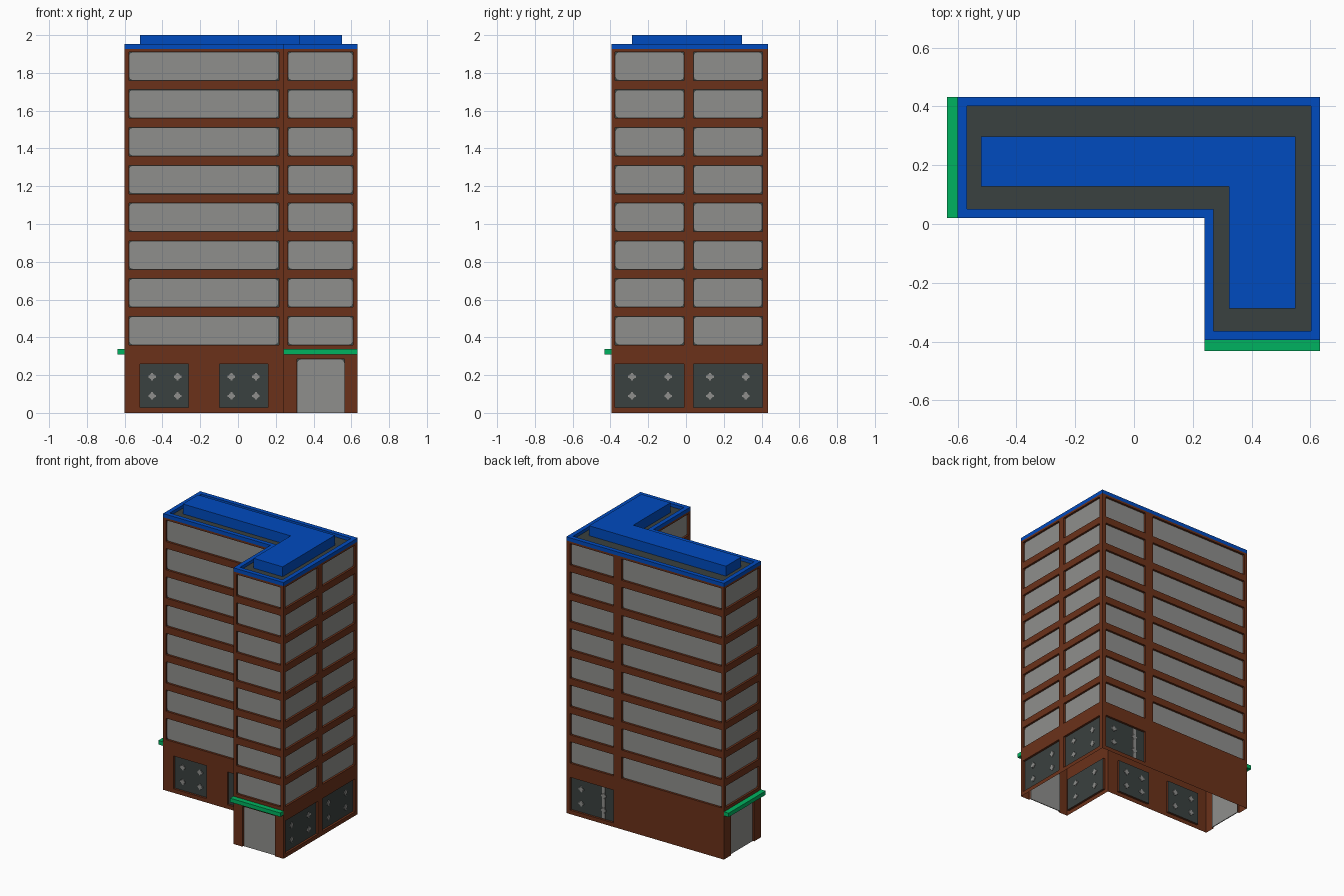
import bpy, bmesh, math
from mathutils import Matrix, Vector

if "Cube" in bpy.data.objects:
    bpy.data.objects.remove(bpy.data.objects["Cube"])


def mat(name, r, g, b):
    m = bpy.data.materials.new(name)
    m.diffuse_color = (r, g, b, 1)
    m.use_nodes = True
    m.node_tree.nodes["Principled BSDF"].inputs["Base Color"].default_value = m.diffuse_color
    return m


BRICK = mat("brick_brown", 0.147, 0.031, 0.010)
DARK = mat("dark_grey", 0.042, 0.052, 0.050)
GLASS = mat("window_grey", 0.275, 0.275, 0.265)
BLUE = mat("roof_blue", 0.0, 0.07, 0.52)
GREEN = mat("canopy_green", 0.0, 0.45, 0.115)


def finish(bm, name, *mats):
    me = bpy.data.meshes.new(name)
    bm.to_mesh(me)
    bm.free()
    for m in mats:
        me.materials.append(m)
    ob = bpy.data.objects.new(name, me)
    bpy.context.collection.objects.link(ob)
    return ob


def face(bm, M, pts, mi=0):
    f = bm.faces.new([bm.verts.new(M @ Vector(p)) for p in pts])
    f.material_index = mi


def prism(bm, M, outline, n0, n1):
    """Outline in wall coordinates (u, z), extruded along the wall normal."""
    a = [bm.verts.new(M @ Vector((u, n0, z))) for u, z in outline]
    b = [bm.verts.new(M @ Vector((u, n1, z))) for u, z in outline]
    k = len(a)
    bm.faces.new(a[::-1])
    bm.faces.new(b)
    for i in range(k):
        bm.faces.new((a[i], a[(i + 1) % k], b[(i + 1) % k], b[i]))


def rect(u0, u1, z0, z1):
    return [(u0, z0), (u1, z0), (u1, z1), (u0, z1)]


def rounded(u0, u1, z0, z1, r, round_bottom=True):
    pts = []
    corners = [(u1 - r, z1 - r, 0), (u0 + r, z1 - r, 90)]
    if round_bottom:
        corners += [(u0 + r, z0 + r, 180), (u1 - r, z0 + r, 270)]
    for cu, cz, a0 in corners:
        for s in (0, 45, 90):
            a = math.radians(a0 + s)
            pts.append((cu + r * math.cos(a), cz + r * math.sin(a)))
    return pts if round_bottom else pts + [(u0, z0), (u1, z0)]


TOP, DEPTH, FLOORS = 1.926, 0.015, 8


def ell(d):
    """L-shaped footprint, counter-clockwise, inset by d."""
    return [(-.6 + d, .02 + d), (.24 + d, .02 + d), (.24 + d, -.395 + d),
            (.633 - d, -.395 + d), (.633 - d, .433 - d), (-.6 + d, .433 - d)]


# per wall: upper windows, ground panels, fitting positions, door
SIDES = [
    dict(up=[(.022, .816)], low=[(.082, .338), (.502, .758)], fit=[.145, .28, .565, .695]),
    dict(up=[(.03, .395)], low=[(.03, .395)], fit=[.115, .306]),
    dict(up=[(.024, .369)], door=(.072, .325)),
    dict(up=[(.02, .385), (.434, .799)], low=[(.02, .385), (.434, .799)],
         fit=[.109, .300, .522, .712]),
    dict(up=[(.03, .368), (.433, 1.212)], low=[(.03, .368)], fit=[.108, .283], bar=.283),
    dict(up=[(.023, .393)], door=(.078, .338)),
]

walls, glass, doors, fittings = [bmesh.new() for _ in range(4)]
foot = ell(0)
for i, s in enumerate(SIDES):
    p, q = Vector((*foot[i], 0)), Vector((*foot[(i + 1) % 6], 0))
    L = (q - p).length
    d = (q - p) / L
    n = d.cross(Vector((0, 0, 1)))
    M = Matrix.Translation(p) @ Matrix((d, n, (0, 0, 1))).transposed().to_4x4()

    # openings in this wall
    ups = [(a, b, .36 + .2 * k, .511 + .2 * k) for a, b in s["up"] for k in range(FLOORS)]
    holes = ups + [(a, b, .028, .26) for a, b in s.get("low", [])]
    if "door" in s:
        holes.append((*s["door"], 0, .285))

    # wall sheet around the openings
    us = sorted({0, L} | {h[0] for h in holes} | {h[1] for h in holes})
    zs = sorted({0, TOP} | {h[2] for h in holes} | {h[3] for h in holes})
    for a, b in zip(us, us[1:]):
        for c, e in zip(zs, zs[1:]):
            mu, mz = (a + b) / 2, (c + e) / 2
            if not any(h[0] < mu < h[1] and h[2] < mz < h[3] for h in holes):
                face(walls, M, [(u, 0, z) for u, z in rect(a, b, c, e)])
    # reveals and dark backing of each opening
    for h in holes:
        r = rect(*h)
        face(walls, M, [(u, -DEPTH, z) for u, z in r], 1)
        for j in range(4):
            (a, c), (b, e) = r[j], r[(j + 1) % 4]
            if c or e:
                face(walls, M, [(a, 0, c), (b, 0, e), (b, -DEPTH, e), (a, -DEPTH, c)])

    # window glass with clipped corners
    for a, b, c, e in ups:
        o = .003
        prism(glass, M, rounded(a + o, b - o, c + o, e - o, .016), -DEPTH - .002, -DEPTH + .004)
    # entrance
    if "door" in s:
        a, b = s["door"]
        prism(doors, M, rounded(a + .002, b - .002, 0, .283, .02, False),
              -DEPTH - .002, -DEPTH + .004)
    # cross-shaped fittings on the shop windows
    n0, n1 = -DEPTH - .004, -DEPTH + .004
    for u in s.get("fit", []):
        for z in (.09, .192):
            prism(fittings, M, [(u + .016 * math.cos(k * math.pi / 4),
                                 z + .016 * math.sin(k * math.pi / 4)) for k in range(8)],
                  n0 - .001, n1 + .001)
            prism(fittings, M, rect(u - .02, u + .02, z - .006, z + .006), n0, n1)
            prism(fittings, M, rect(u - .006, u + .006, z - .02, z + .02), n0, n1)
    if "bar" in s:
        u = s["bar"]
        prism(fittings, M, rect(u - .012, u + .012, .034, .254), n0 + .001, n1 - .001)
    # canopy above each entrance
    if "door" in s:
        bm = bmesh.new()
        prism(bm, M, rect(0, L, .31, .338), .0005, .037)
        bmesh.ops.recalc_face_normals(bm, faces=bm.faces)
        finish(bm, "canopy", GREEN)

bmesh.ops.remove_doubles(walls, verts=walls.verts, dist=1e-5)
finish(walls, "brick_walls", BRICK, DARK)
for bm, name in ((glass, "window_glass"), (doors, "entrance_doors"),
                 (fittings, "glass_fittings")):
    bmesh.ops.recalc_face_normals(bm, faces=bm.faces)
    finish(bm, name, GLASS)

# parapet ring
bm = bmesh.new()
ring = [[bm.verts.new((x, y, z)) for x, y in ell(o)]
        for o, z in ((0, TOP), (0, 1.952), (.031, 1.952), (.031, 1.928))]
for r0, r1 in zip(ring, ring[1:]):
    for k in range(6):
        j = (k + 1) % 6
        bm.faces.new((r0[k], r0[j], r1[j], r1[k]))
finish(bm, "parapet", BLUE)

# flat roof
bm = bmesh.new()
bm.faces.new([bm.verts.new((x, y, 1.93)) for x, y in ell(.02)])
finish(bm, "flat_roof", DARK)

# raised roof block
bm = bmesh.new()
block = [(-.52, .127), (.323, .127), (.323, -.287), (.55, -.287), (.55, .297), (-.52, .297)]
f = bm.faces.new([bm.verts.new((x, y, 1.928)) for x, y in block])
ext = bmesh.ops.extrude_face_region(bm, geom=[f])
bmesh.ops.translate(bm, vec=(0, 0, .072),
                    verts=[v for v in ext["geom"] if isinstance(v, bmesh.types.BMVert)])
bmesh.ops.recalc_face_normals(bm, faces=bm.faces)
finish(bm, "roof_block", BLUE)
